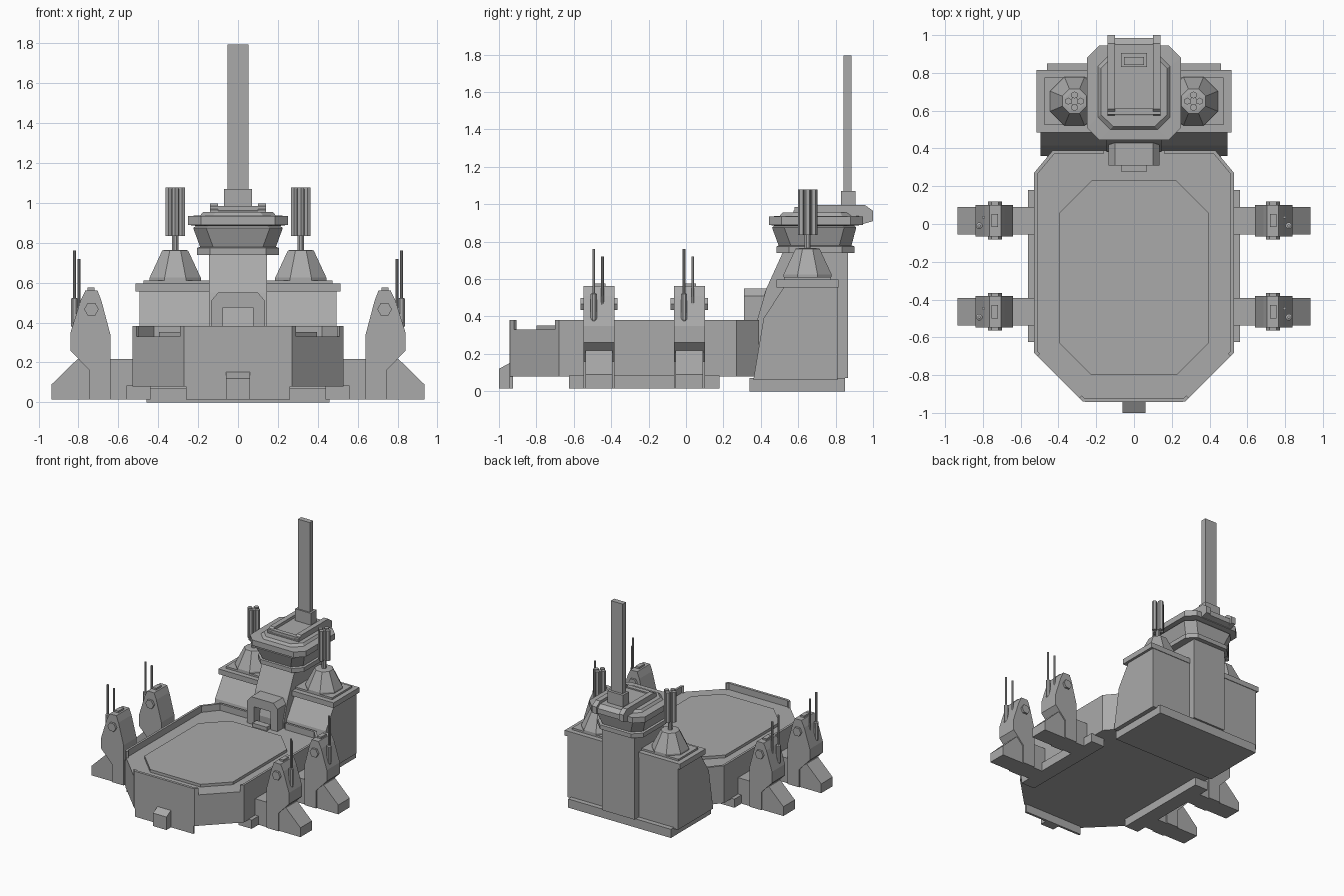
import bpy, bmesh, math
from mathutils import Vector

cube = bpy.data.objects.get("Cube")
if cube:
    bpy.data.objects.remove(cube, do_unlink=True)

grey = bpy.data.materials.new("plain_grey")
grey.use_nodes = True
grey.diffuse_color = (0.4, 0.4, 0.4, 1)
grey.node_tree.nodes["Principled BSDF"].inputs["Base Color"].default_value = (0.4, 0.4, 0.4, 1)


def loft(name, rings):
    """Closed solid skinned through rings that have equal point counts."""
    bm = bmesh.new()
    loops = [[bm.verts.new(p) for p in ring] for ring in rings]
    n = len(loops[0])
    for low, high in zip(loops, loops[1:]):
        for i in range(n):
            j = (i + 1) % n
            bm.faces.new((low[i], low[j], high[j], high[i]))
    bm.faces.new(loops[0])
    bm.faces.new(loops[-1])
    bmesh.ops.recalc_face_normals(bm, faces=bm.faces)
    mesh = bpy.data.meshes.new(name)
    bm.to_mesh(mesh)
    bm.free()
    mesh.materials.append(grey)
    obj = bpy.data.objects.new(name, mesh)
    bpy.context.collection.objects.link(obj)
    return obj


def prism(name, profile, axis, a, b):
    """Extrude a 2D profile along an axis from a to b."""
    place = {"x": lambda p, t: (t, p[0], p[1]),
             "y": lambda p, t: (p[0], t, p[1]),
             "z": lambda p, t: (p[0], p[1], t)}[axis]
    return loft(name, [[place(p, t) for p in profile] for t in (a, b)])


def box(name, x0, x1, y0, y1, z0, z1):
    return prism(name, [(x0, y0), (x1, y0), (x1, y1), (x0, y1)], "z", z0, z1)


def octagon(hx, y0, y1, front, back):
    """Rectangle in plan with its front and back corners cut (dx, dy)."""
    half = [(hx - front[0], y0), (hx, y0 + front[1]),
            (hx, y1 - back[1]), (hx - back[0], y1)]
    return half + [(-x, y) for x, y in reversed(half)]


def turned(name, x, y, sides, levels):
    """Faceted turned part; levels are (radius, height)."""
    step = 2 * math.pi / sides
    rings = [[(x + r * math.cos((i + .5) * step), y + r * math.sin((i + .5) * step), z)
              for i in range(sides)] for r, z in levels]
    return loft(name, rings)


def wall(name, path, z0, z1, thick):
    """Thin wall along an open plan path, thickened to its left."""
    pts = [Vector(p) for p in path]
    inner = []
    for i, p in enumerate(pts):
        dirs = [(b - a).normalized() for a, b in
                zip(pts[max(i - 1, 0):i + 1], pts[max(i - 1, 0) + 1:i + 2])]
        if i + 1 < len(pts) and i > 0:
            dirs = [(p - pts[i - 1]).normalized(), (pts[i + 1] - p).normalized()]
        normals = [Vector((-d.y, d.x)) for d in dirs]
        m = sum(normals, Vector((0, 0))).normalized()
        inner.append(p + m * thick / m.dot(normals[0]))
    prism(name, [tuple(p) for p in pts + inner[::-1]], "z", z0, z1)


# Landing deck with its raised pad
prism("deck", octagon(.53, -.94, .39, (.26, .26), (.1, .12)), "z", .08, .33)
prism("deck_pad", octagon(.395, -.8, .23, (.17, .17), (.17, .17)), "z", .33, .352)

# Deck rim: front parapet, then one wall round each side and back corner
wall("front_parapet", [(-.29, -.92), (-.27, -.94), (.27, -.94), (.29, -.92)], .3, .382, .018)
box("front_plate", -.26, .26, -.943, -.925, .015, .382)
right_wall = [(.51, -.70), (.53, -.68), (.53, .27), (.43, .39), (.16, .39)]
wall("left_rim", right_wall, .3, .382, .018)
wall("right_rim", [(-x, y) for x, y in reversed(right_wall)], .3, .382, .018)

# Front step
prism("front_step", [(-1, .015), (-1, .12), (-.94, .153), (-.94, .015)], "x", -.06, .06)

# Tower foundation and broad shoulders
box("tower_base", -.46, .46, .34, .85, 0, .07)
prism("tower_shoulders", [(.36, .06), (.81, .06), (.81, .56), (.525, .56), (.415, .39)],
      "x", -.495, .495)
box("spine_foot", -.2, .2, .4, .85, .02, .07)
prism("tower_spine", [(.40, .07), (.865, .07), (.865, .77), (.53, .77), (.43, .55), (.38, .38)],
      "x", -.145, .145)

# Entrance arch in front of the tower
prism("entrance_arch", [(-.135, .33), (-.135, .51), (-.10, .55), (.10, .55), (.135, .51),
                        (.135, .33), (.075, .33), (.075, .475), (-.075, .475), (-.075, .33)],
      "y", .31, .48)
box("entrance_sill", -.065, .065, .275, .33, .33, .36)

# Control room: chamfered rings stacked upward, (half width, front, back, height)
room = [(.205, .485, .90, .74), (.205, .485, .90, .775), (.19, .495, .885, .78),
        (.225, .46, .91, .875), (.21, .47, .90, .885), (.25, .445, .945, .89),
        (.25, .445, .945, .935), (.19, .5, .90, .937), (.175, .515, .89, .955)]
loft("control_room", [[(x, y, z) for x, y in octagon(h, f, b, (.065, .065), (.065, .065))]
                      for h, f, b, z in room])

# Roof platform with side rails and mast
roof = [(.575, .94), (.575, .96), (.61, .975), (.95, .975), (.985, .95), (.985, .91), (.93, .89)]
rail = [(.575, .94), (.575, .965), (.61, .997), (.955, .997), (1, .965), (1, .91), (.93, .89)]
prism("roof_platform", roof, "x", -.11, .11)
box("roof_front_bar", -.14, .14, .58, .615, .94, .985)
box("mast_socket", -.07, .07, .83, .905, .97, 1.07)
box("mast", -.053, .053, .842, .884, 1.05, 1.795)

for s, side in ((1, "left"), (-1, "right")):
    prism(side + "_roof_rail", rail, "x", s * .1, s * .14)

    # Shoulder cap and its top panel
    box(side + "_shoulder_cap", s * .13, s * .515, .485, .815, .555, .597)
    box(side + "_cap_panel", s * .14, s * .475, .525, .775, .59, .612)

    # Tower turret: faceted cone, stem and a cluster of four barrels
    tx, ty = s * .315, .65
    turned(side + "_turret_cone", tx, ty, 8,
           [(.139, .61), (.139, .625), (.07, .762), (.05, .765)])
    turned(side + "_turret_stem", tx, ty, 8, [(.018, .75), (.018, .85)])
    turned(side + "_turret_core", tx, ty, 8, [(.022, .84), (.022, 1.07)])
    for k in range(4):
        a = k * math.pi / 2
        turned(side + "_turret_barrel_" + str(k + 1), tx + .033 * math.cos(a),
               ty + .033 * math.sin(a), 6, [(.019, .835), (.019, 1.078)])

    # Skirt that carries the legs
    box(side + "_skirt", s * .44, s * .56, -.625, .18, .015, .085)

    for yc, place in ((-.465, "front"), (.018, "back")):
        tag = side + "_" + place
        # Foot and pylon, both cut from one side profile
        foot = [(.5, .015), (.935, .015), (.935, .09), (.805, .217), (.5, .217)]
        pylon = [(.64, .015), (.745, .015), (.745, .16), (.84, .26), (.84, .35), (.79, .51),
                 (.765, .562), (.705, .562), (.685, .51), (.64, .34)]
        prism(tag + "_foot", [(s * x, z) for x, z in foot], "y", yc - .073, yc + .073)
        prism(tag + "_pylon", [(s * x, z) for x, z in pylon], "y", yc - .083, yc + .083)
        box(tag + "_pylon_knob", s * .72, s * .755, yc - .035, yc + .035, .55, .576)
        # Hexagonal hinge pin
        pin = [(s * .735 + .037 * math.cos(k * math.pi / 3),
                .467 + .037 * math.sin(k * math.pi / 3)) for k in range(6)]
        prism(tag + "_hinge", pin, "y", yc - .1, yc + .1)
        # Twin guns
        turned(tag + "_long_gun", s * .82, yc - .028, 8,
               [(.008, .365), (.018, .385), (.018, .52), (.008, .525), (.008, .762)])
        turned(tag + "_short_gun", s * .797, yc + .018, 8, [(.008, .45), (.008, .72)])
